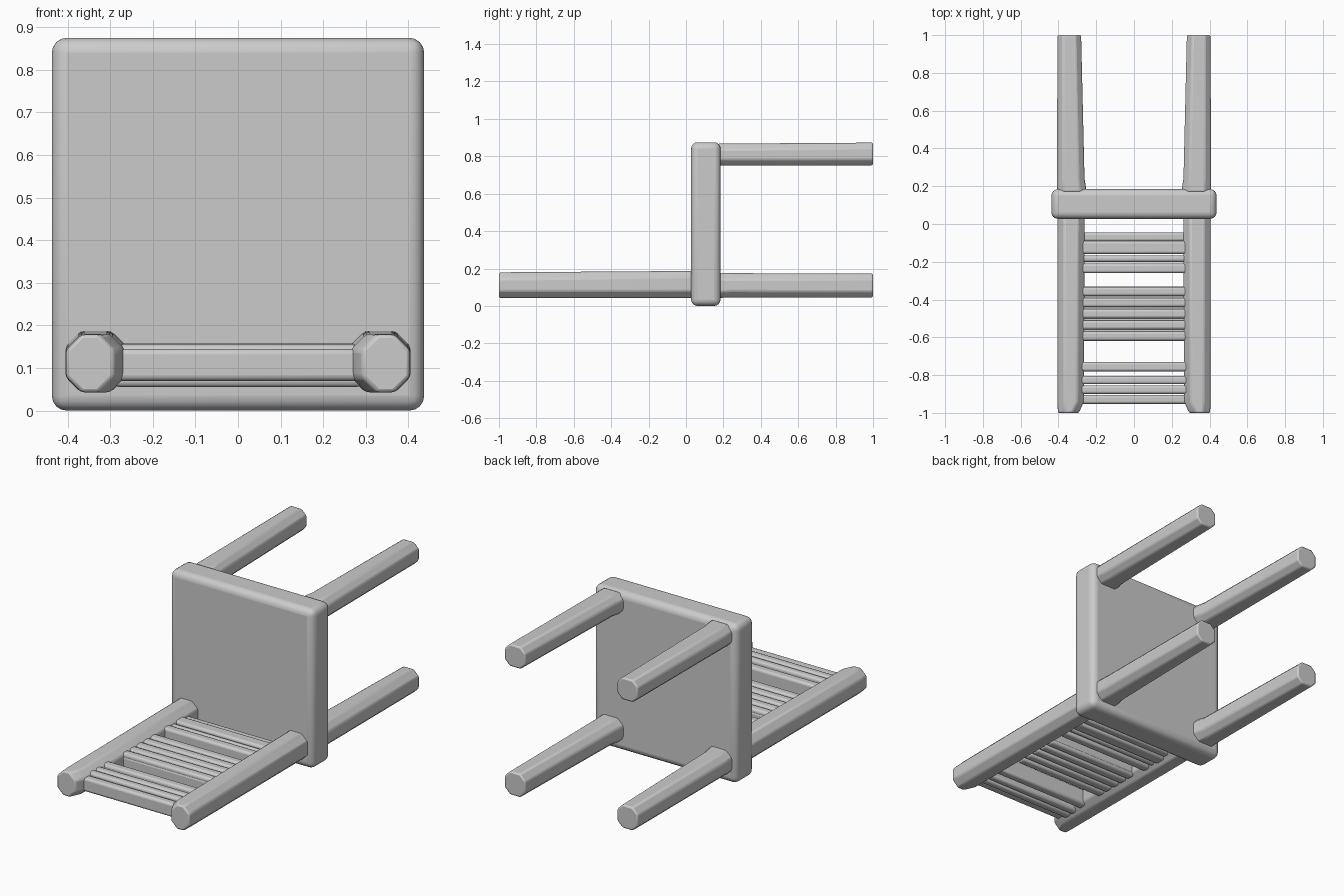
import bpy, bmesh, math
from mathutils import Vector

if "Cube" in bpy.data.objects:
    bpy.data.objects.remove(bpy.data.objects["Cube"])


def finish(name, bm, bevel=0.0, segments=2, angle=35):
    bmesh.ops.recalc_face_normals(bm, faces=bm.faces)
    mesh = bpy.data.meshes.new(name)
    bm.to_mesh(mesh)
    bm.free()
    ob = bpy.data.objects.new(name, mesh)
    bpy.context.collection.objects.link(ob)
    if bevel:
        mod = ob.modifiers.new("rounded_edges", 'BEVEL')
        mod.width, mod.segments = bevel, segments
        mod.limit_method = 'ANGLE'
        mod.angle_limit = math.radians(30)
    bpy.ops.object.select_all(action='DESELECT')
    ob.select_set(True)
    bpy.context.view_layer.objects.active = ob
    bpy.ops.object.shade_smooth_by_angle(angle=math.radians(angle))
    return ob


def box(name, x, y, z, bevel, segments=2):
    bm = bmesh.new()
    bmesh.ops.create_cube(bm, size=1)
    for v in bm.verts:
        v.co = Vector([(r[0] + r[1]) / 2 + c * (r[1] - r[0])
                       for c, r in zip(v.co, (x, y, z))])
    return finish(name, bm, bevel, segments)


def octagon_beam(name, side, sections):
    """Loft chamfered sections (y, x_in, x_out, z0, z1, chamfer) along y."""
    bm = bmesh.new()
    rings = []
    for y, a, b, c, d, k in sections:
        pts = [(a + k, c), (b - k, c), (b, c + k), (b, d - k),
               (b - k, d), (a + k, d), (a, d - k), (a, c + k)]
        rings.append([bm.verts.new((side * px, y, pz)) for px, pz in pts])
    for r, s in zip(rings, rings[1:]):
        for i in range(8):
            j = (i + 1) % 8
            bm.faces.new((r[i], r[j], s[j], s[i]))
    bm.faces.new(rings[0])
    bm.faces.new(rings[-1])
    return finish(name, bm, 0.008, 2, 40)


# Seat slab, standing upright because the chair lies on its back
box("seat", (-0.437, 0.437), (0.027, 0.185), (0.0, 0.875), 0.035, 4)

for side, label in ((-1, "left"), (1, "right")):
    # Legs pointing backward, slightly thicker at the seat
    octagon_beam(label + "_front_leg", side, [
        (0.17, 0.25, 0.408, 0.75, 0.868, 0.032),
        (0.24, 0.262, 0.408, 0.75, 0.868, 0.032),
        (1.0, 0.28, 0.405, 0.752, 0.873, 0.03)])
    octagon_beam(label + "_back_leg", side, [
        (0.17, 0.25, 0.408, 0.043, 0.178, 0.034),
        (0.24, 0.262, 0.408, 0.045, 0.175, 0.034),
        (1.0, 0.28, 0.405, 0.045, 0.173, 0.032)])
    # Backrest posts, narrowing at the free end
    octagon_beam(label + "_back_post", side, [
        (-1.0, 0.292, 0.403, 0.043, 0.178, 0.036),
        (-0.94, 0.265, 0.405, 0.043, 0.18, 0.036),
        (0.04, 0.262, 0.405, 0.043, 0.187, 0.036)])

# Backrest slats: top group, then the group near the seat
slats = [(-0.952, -0.905, 0.07, 0.145), (-0.899, -0.855, 0.055, 0.155),
         (-0.848, -0.805, 0.055, 0.155), (-0.78, -0.73, 0.06, 0.155),
         (-0.26, -0.21, 0.055, 0.157), (-0.2, -0.167, 0.06, 0.15),
         (-0.158, -0.09, 0.055, 0.157), (-0.092, -0.045, 0.065, 0.145)]
for i, (y0, y1, z0, z1) in enumerate(slats):
    box(f"back_slat_{i + 1}", (-0.29, 0.29), (y0, y1), (z0, z1), 0.013, 3)

# Middle panel with horizontal ridges on both faces
box("middle_panel", (-0.29, 0.29), (-0.62, -0.33), (0.072, 0.138), 0.012, 3)
for i in range(5):
    y = -0.593 + i * 0.059
    box(f"middle_ridge_{i + 1}", (-0.28, 0.28), (y - 0.024, y + 0.024),
        (0.057, 0.155), 0.013, 3)
